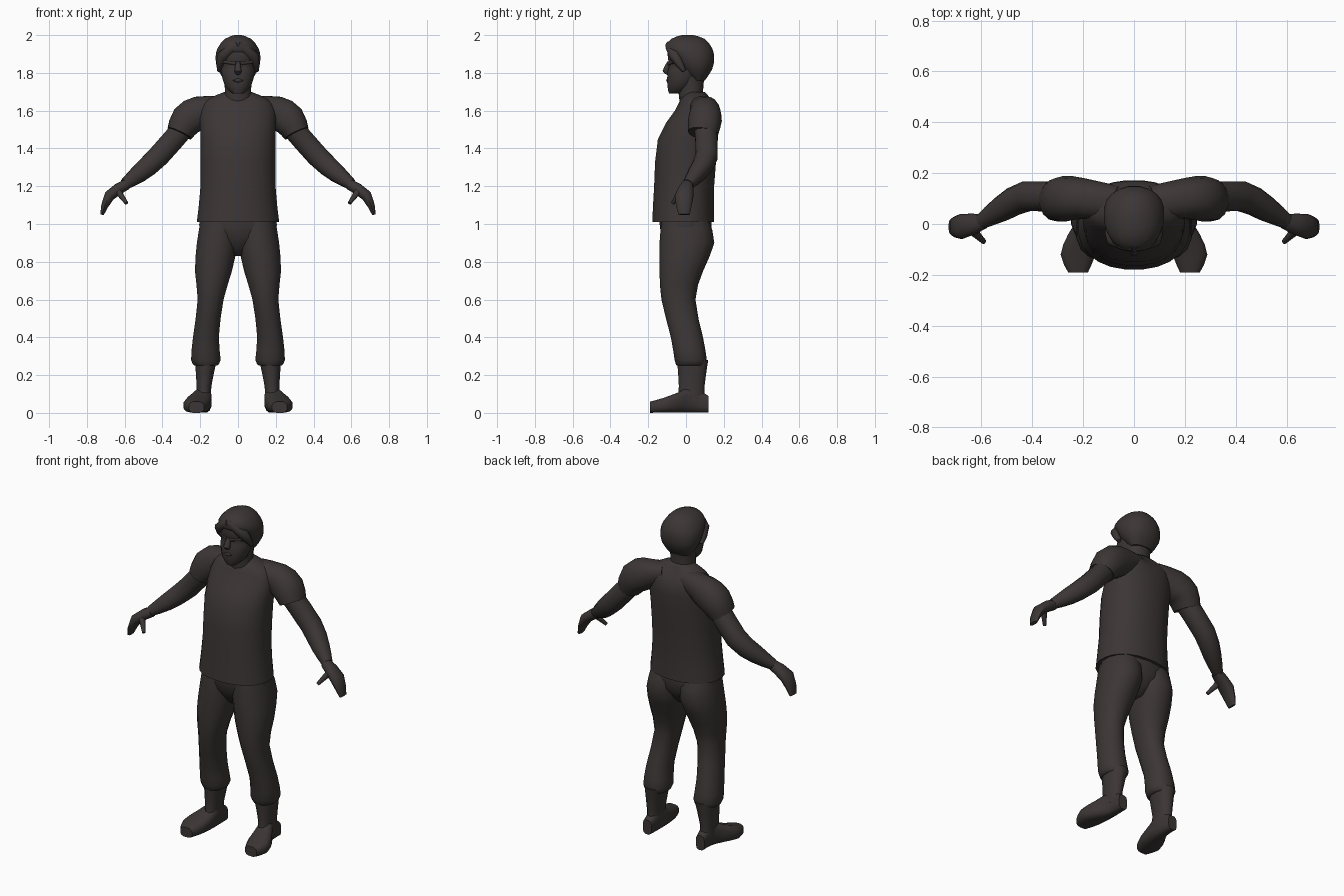
import bpy
import bmesh
from math import cos, sin, pi, copysign, radians
from mathutils import Vector

if "Cube" in bpy.data.objects:
    bpy.data.objects.remove(bpy.data.objects["Cube"])

material = bpy.data.materials.new("dark brown")
material.use_nodes = True
dark_brown = (0.045, 0.037, 0.036, 1)
material.diffuse_color = dark_brown
material.node_tree.nodes["Principled BSDF"].inputs["Base Color"].default_value = dark_brown

UP = Vector((0, 0, 1))
BACK = Vector((0, 1, 0))


def level(z, half, front, back, x=0):
    """Horizontal slice of a body part."""
    return x, (front + back) / 2, z, half, (back - front) / 2


def joint(x, y, z, wide, deep):
    """Slice of a limb, square to its path."""
    return x, y, z, wide, deep


def section(y, x, half, top):
    """Upright slice of a shoe, resting on the floor."""
    return x, y, top / 2, half, top / 2


def between(a, b, c, d):
    """Slice halfway from b to c on a smooth curve through all four."""
    return tuple((9 * (q + r) - p - s) / 16 for p, q, r, s in zip(a, b, c, d))


def refine(slices):
    padded = [slices[0], *slices, slices[-1]]
    result = []
    for a, b, c, d in zip(padded, padded[1:], padded[2:], padded[3:]):
        result += [b, between(a, b, c, d)]
    return result + [slices[-1]]


def loft(name, slices, sides=14, power=2.2, axis=None, mirror=1):
    """Closed skin over smoothly refined slices, facing a fixed axis or the path."""
    bm = bmesh.new()
    slices = refine(slices)
    centres = [Vector(s[:3]) for s in slices]
    loops = []
    for i, (*_, wide, deep) in enumerate(slices):
        ahead = centres[min(i + 1, len(centres) - 1)]
        behind = centres[max(i - 1, 0)]
        along = axis or (ahead - behind).normalized()
        guide = UP if axis == -BACK else BACK
        v = (guide - along * guide.dot(along)).normalized()
        u = v.cross(along)
        loop = []
        for k in range(sides):
            angle = 2 * pi * (k + 0.5) / sides
            c, s = [copysign(abs(f) ** (2 / power), f) for f in (cos(angle), sin(angle))]
            point = centres[i] + u * c * wide + v * s * deep
            point.x *= mirror
            loop.append(bm.verts.new(point))
        loops.append(loop)
    for low, high in zip(loops, loops[1:]):
        for k in range(sides):
            bm.faces.new((low[k - 1], low[k], high[k], high[k - 1]))
    bm.faces.new(loops[0])
    bm.faces.new(loops[-1])
    bmesh.ops.recalc_face_normals(bm, faces=bm.faces)
    mesh = bpy.data.meshes.new(name)
    bm.to_mesh(mesh)
    bm.free()
    mesh.materials.append(material)
    part = bpy.data.objects.new(name, mesh)
    bpy.context.collection.objects.link(part)
    bpy.ops.object.select_all(action="DESELECT")
    part.select_set(True)
    bpy.context.view_layer.objects.active = part
    bpy.ops.object.shade_smooth_by_angle(angle=radians(50))
    return part


# Shirt body, with a shallow groove along the spine
shirt = loft("shirt", [
    level(z=1.01, half=0.22, front=-0.18, back=0.15),
    level(z=1.2, half=0.2, front=-0.17, back=0.15),
    level(z=1.45, half=0.2, front=-0.15, back=0.17),
    level(z=1.6, half=0.2, front=-0.06, back=0.17),
    level(z=1.66, half=0.16, front=-0.03, back=0.14),
    level(z=1.7, half=0.07, front=0, back=0.1),
], sides=24, axis=UP)
for vertex in shirt.data.vertices:
    if vertex.co.y > 0.1 and abs(vertex.co.x) < 0.03:
        vertex.co.y -= 0.015

# Hips
loft("hips", [
    level(z=1.05, half=0.2, front=-0.14, back=0.13),
    level(z=0.93, half=0.2, front=-0.13, back=0.13),
    level(z=0.83, half=0.03, front=-0.06, back=0.05),
], axis=UP)

# Neck, head and hair
loft("neck", [
    level(z=1.62, half=0.08, front=-0.03, back=0.1),
    level(z=1.7, half=0.07, front=-0.04, back=0.09),
    level(z=1.8, half=0.08, front=-0.04, back=0.1),
], axis=UP)
loft("head", [
    level(z=1.69, half=0.03, front=-0.09, back=-0.02),
    level(z=1.73, half=0.07, front=-0.1, back=0.04),
    level(z=1.8, half=0.09, front=-0.1, back=0.08),
    level(z=1.84, half=0.09, front=-0.09, back=0.1),
    level(z=1.9, half=0.1, front=-0.1, back=0.1),
    level(z=1.96, half=0.07, front=-0.08, back=0.08),
], sides=16, axis=UP)
loft("hair", [
    level(z=1.76, half=0.07, front=0.03, back=0.1),
    level(z=1.82, half=0.11, front=-0.03, back=0.14),
    level(z=1.88, half=0.12, front=-0.07, back=0.15),
    level(z=1.93, half=0.11, front=-0.11, back=0.14),
    level(z=1.98, half=0.07, front=-0.08, back=0.1),
    level(z=2, half=0.02, front=-0.02, back=0.04),
], sides=20, axis=UP)
loft("nose", [
    level(z=1.86, half=0.01, front=-0.1, back=-0.08),
    level(z=1.81, half=0.02, front=-0.125, back=-0.09),
    level(z=1.79, half=0.01, front=-0.1, back=-0.09),
], sides=8, axis=UP)
loft("lips", [
    level(z=1.77, half=0.01, front=-0.1, back=-0.09),
    level(z=1.76, half=0.03, front=-0.106, back=-0.08),
    level(z=1.75, half=0.01, front=-0.1, back=-0.09),
], sides=8, axis=UP)

for word, mirror in (("left", 1), ("right", -1)):
    # Fringe and brow
    loft(word + "_fringe", [
        joint(x=0, y=-0.09, z=1.95, wide=0.02, deep=0.02),
        joint(x=0.08, y=-0.06, z=1.89, wide=0.03, deep=0.03),
        joint(x=0.1, y=-0.01, z=1.81, wide=0.01, deep=0.01),
    ], sides=10, mirror=mirror)
    loft(word + "_brow", [
        joint(x=0.01, y=-0.09, z=1.85, wide=0.01, deep=0.01),
        joint(x=0.08, y=-0.06, z=1.86, wide=0.01, deep=0.01),
    ], sides=8, mirror=mirror)

    # Sleeve
    loft(word + "_sleeve", [
        joint(x=0.07, y=0.08, z=1.63, wide=0.05, deep=0.07),
        joint(x=0.2, y=0.1, z=1.59, wide=0.09, deep=0.08),
        joint(x=0.27, y=0.1, z=1.55, wide=0.09, deep=0.09),
        joint(x=0.31, y=0.09, z=1.48, wide=0.07, deep=0.08),
    ], mirror=mirror)

    # Arm, hand and thumb
    loft(word + "_arm", [
        joint(x=0.28, y=0.1, z=1.52, wide=0.06, deep=0.06),
        joint(x=0.42, y=0.11, z=1.36, wide=0.06, deep=0.06),
        joint(x=0.52, y=0.06, z=1.27, wide=0.05, deep=0.05),
        joint(x=0.6, y=0.01, z=1.21, wide=0.03, deep=0.03),
    ], sides=12, mirror=mirror)
    loft(word + "_hand", [
        joint(x=0.59, y=0.01, z=1.21, wide=0.03, deep=0.03),
        joint(x=0.68, y=-0.01, z=1.15, wide=0.03, deep=0.05),
        joint(x=0.72, y=-0.01, z=1.05, wide=0.01, deep=0.03),
    ], sides=10, mirror=mirror)
    loft(word + "_thumb", [
        joint(x=0.64, y=-0.02, z=1.18, wide=0.02, deep=0.02),
        joint(x=0.59, y=-0.07, z=1.11, wide=0.01, deep=0.01),
    ], sides=8, mirror=mirror)

    # Trouser leg, gathered over the boot
    loft(word + "_trouser_leg", [
        level(z=1.02, x=0.1, half=0.1, front=-0.13, back=0.12),
        level(z=0.9, x=0.11, half=0.11, front=-0.14, back=0.15),
        level(z=0.75, x=0.13, half=0.1, front=-0.14, back=0.09),
        level(z=0.6, x=0.145, half=0.07, front=-0.13, back=0.05),
        level(z=0.4, x=0.17, half=0.07, front=-0.08, back=0.09),
        level(z=0.28, x=0.17, half=0.08, front=-0.06, back=0.11),
        level(z=0.25, x=0.17, half=0.06, front=-0.05, back=0.1),
    ], axis=UP, mirror=mirror)

    # Boot shaft and shoe, turned slightly outward
    loft(word + "_boot_shaft", [
        level(z=0.28, x=0.17, half=0.06, front=-0.05, back=0.12),
        level(z=0.14, x=0.18, half=0.04, front=-0.04, back=0.1),
        level(z=0.06, x=0.18, half=0.04, front=-0.05, back=0.1),
    ], sides=12, axis=UP, mirror=mirror)
    loft(word + "_shoe", [
        section(y=0.12, x=0.18, half=0.03, top=0.09),
        section(y=0.03, x=0.18, half=0.04, top=0.14),
        section(y=-0.04, x=0.2, half=0.06, top=0.11),
        section(y=-0.12, x=0.22, half=0.07, top=0.08),
        section(y=-0.19, x=0.22, half=0.04, top=0.06),
    ], sides=12, power=3, axis=-BACK, mirror=mirror)
